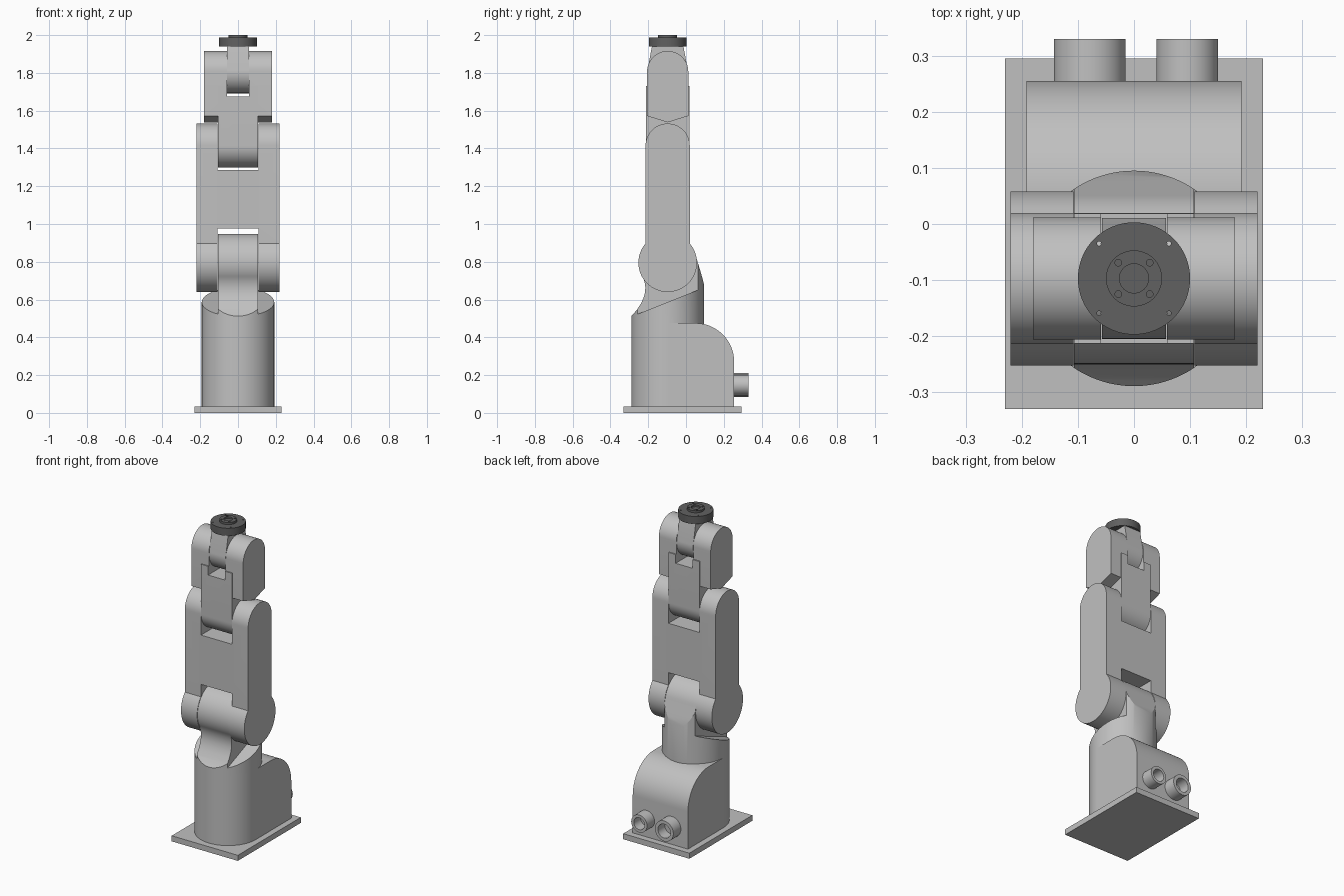
import bpy, bmesh, math
from mathutils import Matrix, Vector

cube = bpy.data.objects.get("Cube")
if cube:
    bpy.data.objects.remove(cube, do_unlink=True)

C = -0.097          # y of the main vertical axis
R = 0.192           # base column radius
JOINT = 0.107       # half width of the joint tongues
WRIST = 0.057       # half width of the wrist tongue


def material(name, v):
    m = bpy.data.materials.new(name)
    m.use_nodes = True
    m.diffuse_color = (v, v, v, 1)
    m.node_tree.nodes["Principled BSDF"].inputs["Base Color"].default_value = (v, v, v, 1)
    return m


GREY = material("light grey", 0.53)
DARK = material("dark grey", 0.12)


def finish(name, bm, mat):
    bmesh.ops.recalc_face_normals(bm, faces=bm.faces)
    me = bpy.data.meshes.new(name)
    bm.to_mesh(me)
    bm.free()
    ob = bpy.data.objects.new(name, me)
    bpy.context.collection.objects.link(ob)
    me.materials.append(mat)
    return ob


def prism(name, pts, half, mat=GREY):
    """Extrude a (y, z) profile from -half to +half along x."""
    bm = bmesh.new()
    face = bm.faces.new([bm.verts.new((-half, y, z)) for y, z in pts])
    ext = bmesh.ops.extrude_face_region(bm, geom=[face])["geom"]
    verts = [g for g in ext if isinstance(g, bmesh.types.BMVert)]
    bmesh.ops.translate(bm, verts=verts, vec=(2 * half, 0, 0))
    return finish(name, bm, mat)


def box(name, half, y0, y1, z0, z1):
    return prism(name, [(y0, z0), (y1, z0), (y1, z1), (y0, z1)], half)


def cylinder(name, x, y, z, r, depth, mat=GREY, along_y=False, seg=64):
    """Cylinder starting at the given point, going up or backwards."""
    bm = bmesh.new()
    m = Matrix.Translation((x, y, z))
    if along_y:
        m = m @ Matrix.Rotation(-math.pi / 2, 4, 'X')
    m = m @ Matrix.Translation((0, 0, depth / 2))
    bmesh.ops.create_cone(bm, cap_ends=True, segments=seg, radius1=r,
                          radius2=r, depth=depth, matrix=m)
    return finish(name, bm, mat)


def boolean(ob, cutter, op='DIFFERENCE'):
    mod = ob.modifiers.new("cut", 'BOOLEAN')
    mod.operation, mod.object, mod.solver = op, cutter, 'EXACT'
    bpy.context.view_layer.update()
    bpy.context.view_layer.objects.active = ob
    bpy.ops.object.modifier_apply(modifier=mod.name)
    bpy.data.objects.remove(cutter, do_unlink=True)


def arc(cy, cz, r, a0, a1, n=32):
    return [(cy + r * math.cos(math.radians(a0 + (a1 - a0) * i / n)),
             cz + r * math.sin(math.radians(a0 + (a1 - a0) * i / n)))
            for i in range(n + 1)]


parts = []

# Base: plate, round column and rear housing with a curved back
parts.append(box("base_plate", 0.23, -0.33, 0.295, 0, 0.035))
parts.append(cylinder("base_column", 0, C, 0.035, R, 0.44))
parts.append(prism("base_rear_housing",
                   [(C, 0.035), (0.255, 0.035)] + arc(0.05, 0.27, 0.205, 0, 90, 20)
                   + [(C, 0.475)], R))

# Hollow cable connectors on the back
for name, x, r in (("connector_large", -0.079, 0.064), ("connector_small", 0.095, 0.055)):
    tube = cylinder(name, x, 0.24, 0.147, r, 0.09, along_y=True, seg=40)
    boolean(tube, cylinder("bore", x, 0.262, 0.147, r * 0.68, 0.1, along_y=True, seg=40))
    parts.append(tube)

# Turntable with a slanted top
bm = bmesh.new()
bmesh.ops.create_cone(bm, cap_ends=True, segments=64, radius1=R, radius2=R, depth=0.3,
                      matrix=Matrix.Translation((0, C, 0.625)))
cut = bmesh.ops.bisect_plane(bm, geom=bm.verts[:] + bm.edges[:] + bm.faces[:],
                             plane_co=Vector((0, -0.29, 0.51)),
                             plane_no=Vector((0, -0.397, 1)).normalized(), clear_outer=True)
bmesh.ops.holes_fill(bm, edges=[e for e in bm.edges if e.is_boundary], sides=0)
parts.append(finish("turntable", bm, GREY))

# Shoulder tongue: round joint with a concave front, trimmed to the column's outline
shoulder = prism("shoulder",
                 [(-0.30, 0.48), (-0.30, 0.50), (-0.275, 0.528), (-0.257, 0.55),
                  (-0.238, 0.58), (-0.225, 0.608), (-0.217, 0.637), (-0.215, 0.665),
                  (-0.219, 0.692)]
                 + arc(C, 0.795, 0.153, 212, 14, 44)
                 + [(0.075, 0.755), (0.088, 0.71), (0.096, 0.675), (0.1, 0.48)], JOINT)
boolean(shoulder, cylinder("trim", 0, C, 0.476, R, 0.6, seg=128), 'INTERSECT')
parts.append(shoulder)

# Upper arm: large round foot, straight sides, round head, slotted at both ends
A = math.degrees(math.acos(0.117 / 0.155))
arm = prism("upper_arm", arc(C, 0.795, 0.155, 180 - A, 360 + A, 48)
            + arc(C, 1.415, 0.117, 0, 180), 0.22)
boolean(arm, box("slot", JOINT + 0.001, -0.4, 0.2, 0.5, 0.975))
boolean(arm, box("slot", JOINT + 0.001, -0.4, 0.2, 1.285, 1.7))
parts.append(arm)

# Forearm tongue rising from the elbow
forearm = prism("forearm", arc(C, 1.415, 0.116, 180, 360)
                + [(C + 0.116, 1.73), (C - 0.116, 1.73)], JOINT)
boolean(forearm, box("slot", WRIST + 0.002, -0.4, 0.2, 1.675, 2))
parts.append(forearm)

# Wrist housing with a pointed underside and a slot for the wrist
housing = prism("wrist_housing", [(C - 0.109, 1.572), (C, 1.538), (C + 0.109, 1.572)]
                + arc(C, 1.807, 0.109, 0, 180), 0.18)
boolean(housing, box("slot", WRIST + 0.002, -0.4, 0.2, 1.675, 2.2))
parts.append(housing)

# Wrist tongue carrying the flange
parts.append(prism("wrist", arc(C, 1.80, 0.108, 172, 368)
                   + [(C + 0.083, 1.942), (C - 0.083, 1.942)], WRIST))

# Tool flange with bolt holes, and its hub with a central recess
flange = cylinder("tool_flange", 0, C, 1.94, 0.1, 0.047, DARK)
hub = cylinder("flange_hub", 0, C, 1.98, 0.05, 0.02, DARK)
boolean(hub, cylinder("recess", 0, C, 1.99, 0.026, 0.1, DARK, seg=32))
for sx in (-1, 1):
    for sy in (-1, 1):
        boolean(flange, cylinder("hole", sx * 0.062, C + sy * 0.062, 1.9, 0.004, 0.2, DARK, seg=12))
        boolean(hub, cylinder("hole", sx * 0.028, C + sy * 0.028, 1.99, 0.006, 0.1, DARK, seg=12))
parts += [flange, hub]

# Smooth the round surfaces and keep the edges sharp
bpy.ops.object.select_all(action='DESELECT')
for ob in parts:
    ob.select_set(True)
    bpy.context.view_layer.objects.active = ob
bpy.ops.object.shade_smooth_by_angle(angle=math.radians(25))
